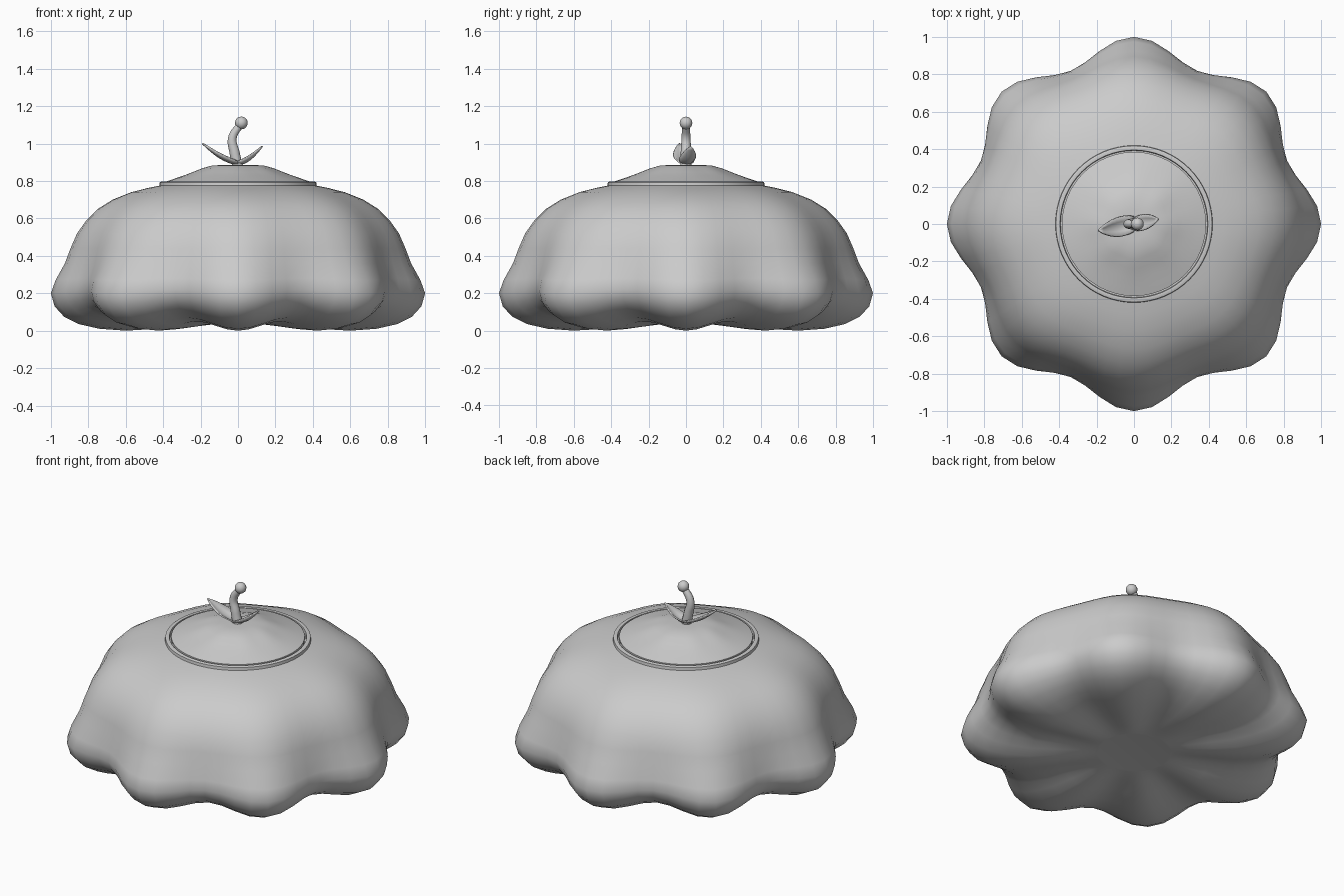
import bpy, bmesh, math
from mathutils import Vector

if "Cube" in bpy.data.objects:
    bpy.data.objects.remove(bpy.data.objects["Cube"])


def finish(bm, name, angle=50):
    bmesh.ops.recalc_face_normals(bm, faces=bm.faces)
    me = bpy.data.meshes.new(name)
    bm.to_mesh(me)
    bm.free()
    ob = bpy.data.objects.new(name, me)
    bpy.context.collection.objects.link(ob)
    bpy.ops.object.select_all(action='DESELECT')
    ob.select_set(True)
    bpy.context.view_layer.objects.active = ob
    bpy.ops.object.shade_smooth_by_angle(angle=math.radians(angle))
    return ob


def loft(name, profile, segs, lobes=8):
    """Rings of (radius, z, groove depth, groove lift), capped at both ends."""
    bm = bmesh.new()
    rings = []
    for r, z, depth, lift in profile:
        ring = []
        for i in range(segs):
            a = 2 * math.pi * i / segs
            g = (1 - math.cos(lobes * a)) / 2
            rr = r * (1 - depth * g)
            ring.append(bm.verts.new((rr * math.cos(a), rr * math.sin(a), z + lift * g)))
        rings.append(ring)
    for lo, hi in zip(rings, rings[1:]):
        for i in range(segs):
            j = (i + 1) % segs
            bm.faces.new((lo[i], lo[j], hi[j], hi[i]))
    bm.faces.new(rings[0][::-1])
    bm.faces.new(rings[-1])
    return finish(bm, name)


# Scalloped body, with grooves fading out towards the top
loft("gourd_body", [
    (0.22, 0.035, 0.0, 0.0), (0.32, 0.022, 0.0, 0.02), (0.46, 0.008, 0.0, 0.04),
    (0.60, 0.0, 0.02, 0.05), (0.74, 0.01, 0.05, 0.06), (0.85, 0.035, 0.085, 0.06),
    (0.93, 0.075, 0.105, 0.055), (0.98, 0.13, 0.115, 0.04), (1.0, 0.20, 0.115, 0.02),
    (0.975, 0.27, 0.10, 0.01), (0.925, 0.36, 0.075, 0), (0.895, 0.44, 0.06, 0),
    (0.86, 0.52, 0.05, 0), (0.81, 0.59, 0.045, 0), (0.75, 0.65, 0.04, 0),
    (0.67, 0.70, 0.035, 0), (0.57, 0.74, 0.025, 0), (0.48, 0.763, 0.01, 0),
    (0.42, 0.775, 0, 0), (0.418, 0.793, 0, 0), (0.41, 0.797, 0, 0),
    (0.395, 0.795, 0, 0), (0.392, 0.775, 0, 0)], 64)

# Lid set inside the rim
loft("gourd_lid", [
    (0.385, 0.77, 0, 0), (0.385, 0.797, 0, 0), (0.34, 0.812, 0, 0),
    (0.29, 0.829, 0.02, 0), (0.24, 0.848, 0.04, 0), (0.19, 0.868, 0.05, 0),
    (0.14, 0.882, 0.03, 0), (0.08, 0.886, 0, 0), (0.02, 0.886, 0, 0)], 48)

# Curved stem
cu = bpy.data.curves.new("stem", 'CURVE')
cu.dimensions = '3D'
cu.bevel_depth = 0.03
cu.bevel_resolution = 3
cu.use_fill_caps = True
sp = cu.splines.new('BEZIER')
path = [(0.0, 0.87, 1.0), (-0.018, 0.95, 0.95), (-0.03, 1.03, 0.8), (0.015, 1.105, 0.65)]
sp.bezier_points.add(len(path) - 1)
for p, (x, z, rad) in zip(sp.bezier_points, path):
    p.co = (x, 0, z)
    p.radius = rad
    p.handle_left_type = p.handle_right_type = 'AUTO'
bpy.context.collection.objects.link(bpy.data.objects.new("stem", cu))

# Knob on the stem tip
bm = bmesh.new()
bmesh.ops.create_uvsphere(bm, u_segments=16, v_segments=10, radius=0.034)
bmesh.ops.translate(bm, verts=bm.verts, vec=(0.018, 0, 1.11))
finish(bm, "stem_knob")


def leaf(name, tip, half_width):
    """Cupped, pointed leaf running from the stem base to the tip."""
    bm = bmesh.new()
    base, tip = Vector((0, 0, 0.885)), Vector(tip)
    rows, n, m = [], 9, 4
    for i in range(n):
        t = i / (n - 1)
        c = base.lerp(tip, t)
        c.z -= 0.02 * math.sin(math.pi * t)
        w = half_width * max(0.03, math.sin(math.pi * (0.25 + 0.75 * t)) ** 0.8)
        rows.append([bm.verts.new((c.x, c.y + w * s, c.z + 0.025 * s * s * w / half_width))
                     for s in (k * 2 / m - 1 for k in range(m + 1))])
    for a, b in zip(rows, rows[1:]):
        for k in range(m):
            bm.faces.new((a[k], a[k + 1], b[k + 1], b[k]))
    ob = finish(bm, name)
    mod = ob.modifiers.new("thickness", 'SOLIDIFY')
    mod.thickness = 0.008
    mod.offset = 0


leaf("leaf_left", (-0.19, -0.035, 1.0), 0.053)
leaf("leaf_right", (0.13, 0.025, 0.985), 0.042)
